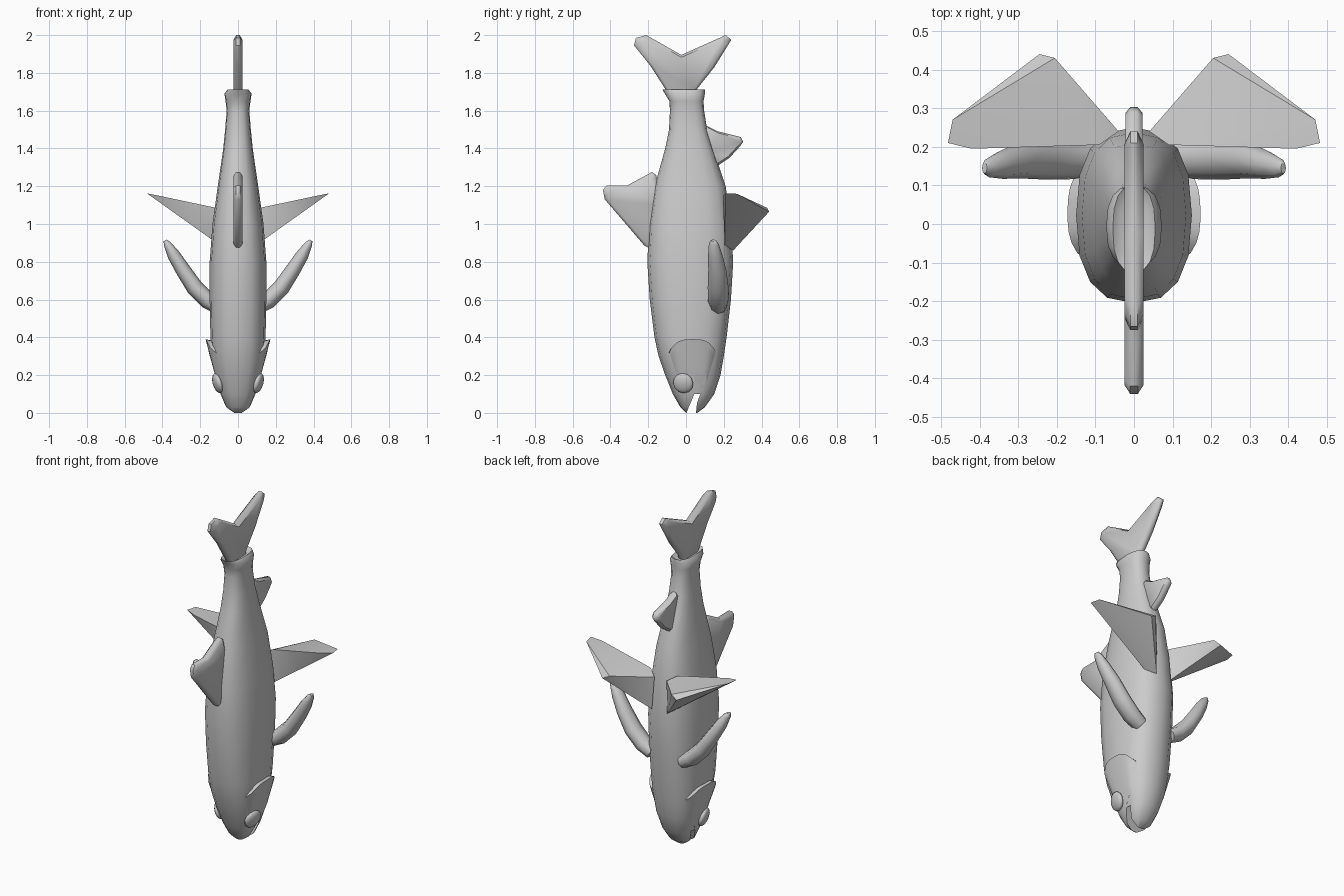
import bpy, bmesh, math
from mathutils import Vector

old = bpy.data.objects.get("Cube")
if old:
    bpy.data.objects.remove(old, do_unlink=True)

grey = bpy.data.materials.new("plain_grey")
grey.use_nodes = True
COLOUR = (0.6, 0.6, 0.6, 1)
grey.diffuse_color = COLOUR
grey.node_tree.nodes["Principled BSDF"].inputs["Base Color"].default_value = COLOUR


def finish(bm, name, angle=40):
    bmesh.ops.recalc_face_normals(bm, faces=bm.faces)
    mesh = bpy.data.meshes.new(name)
    bm.to_mesh(mesh)
    bm.free()
    obj = bpy.data.objects.new(name, mesh)
    bpy.context.collection.objects.link(obj)
    mesh.materials.append(grey)
    smooth(obj, angle)
    return obj


def smooth(obj, angle):
    bpy.ops.object.select_all(action='DESELECT')
    obj.select_set(True)
    bpy.context.view_layer.objects.active = obj
    bpy.ops.object.shade_smooth_by_angle(angle=math.radians(angle))


def loft(bm, rings):
    """Skin a list of equal rings and cap both ends."""
    loops = [[bm.verts.new(p) for p in ring] for ring in rings]
    n = len(loops[0])
    for a, b in zip(loops, loops[1:]):
        for i in range(n):
            j = (i + 1) % n
            bm.faces.new((a[i], a[j], b[j], b[i]))
    bm.faces.new(loops[0])
    bm.faces.new(loops[-1])


def power(v, e):
    return math.copysign(abs(v) ** e, v)


# Body: height, back edge, belly edge, half width
SECTIONS = [(0, 0, .06, .025), (.03, -.03, .1, .065), (.1, -.07, .15, .092),
            (.2, -.11, .183, .122), (.3, -.145, .2, .138), (.4, -.167, .215, .146),
            (.6, -.192, .238, .15), (.8, -.205, .25, .15), (1, -.195, .237, .135),
            (1.2, -.166, .21, .107), (1.4, -.11, .143, .078), (1.5, -.09, .112, .068),
            (1.6, -.085, .096, .06), (1.65, -.088, .093, .066),
            (1.69, -.112, .1, .072), (1.712, -.125, .1, .055), (1.695, -.09, .07, .035)]
EXP = 2.5


def body_ring(z, y0, y1, w, sides=16):
    mid, half = (y0 + y1) / 2, (y1 - y0) / 2
    angles = [2 * math.pi * i / sides for i in range(sides)]
    return [(w * power(math.cos(a), 2 / EXP), mid + half * power(math.sin(a), 2 / EXP), z)
            for a in angles]


def side_x(y, z):
    """Half width of the body at a given depth and height."""
    for a, b in zip(SECTIONS, SECTIONS[1:]):
        if a[0] <= z <= b[0]:
            t = (z - a[0]) / (b[0] - a[0])
            _, y0, y1, w = [p + (q - p) * t for p, q in zip(a, b)]
            k = min(1, abs(y - (y0 + y1) / 2) / ((y1 - y0) / 2))
            return w * (1 - k ** EXP) ** (1 / EXP)
    return 0


bm = bmesh.new()
loft(bm, [body_ring(*s) for s in SECTIONS])
body = finish(bm, "body", 50)

# Mouth slit cut through the jaw
MOUTH = [(-.005, -.03), (.008, .015), (.03, .065), (.05, .115), (.085, .155),
         (.095, .145), (.068, .08), (.058, .05), (.05, -.03)]
bm = bmesh.new()
loft(bm, [[(x, y, z) for y, z in MOUTH] for x in (-.3, .3)])
cutter = finish(bm, "mouth_cutter")
cutter.hide_render = True
mod = body.modifiers.new("mouth", 'BOOLEAN')
mod.operation, mod.solver, mod.object = 'DIFFERENCE', 'EXACT', cutter
bpy.context.view_layer.objects.active = body
bpy.ops.object.modifier_apply(modifier=mod.name)
bpy.data.objects.remove(cutter, do_unlink=True)
smooth(body, 50)


# Upright fins: outline in depth and height, rounded towards the rim
def flat_fin(name, outline, thick, centre, inset=.88):
    cy, cz = centre
    layers = ((-thick, inset), (-thick * .4, 1), (thick * .4, 1), (thick, inset))
    bm = bmesh.new()
    loft(bm, [[(x, cy + (y - cy) * s, cz + (z - cz) * s) for y, z in outline]
              for x, s in layers])
    return finish(bm, name, 50)


flat_fin("tail_fin", [(-.06, 1.66), (.04, 1.66), (.055, 1.71), (.15, 1.83), (.24, 1.975),
                      (.21, 2), (-.025, 1.895), (-.21, 2), (-.265, 1.985),
                      (-.275, 1.945), (-.19, 1.84), (-.1, 1.7)], .024, (-.02, 1.79))
flat_fin("dorsal_fin", [(-.19, .87), (-.22, .885), (-.43, 1.13), (-.44, 1.18), (-.42, 1.205),
                        (-.31, 1.205), (-.18, 1.275), (-.158, 1.26), (-.12, 1.1)],
         .025, (-.25, 1.1))
flat_fin("anal_fin", [(.08, 1.5), (.11, 1.52), (.17, 1.49), (.29, 1.46), (.303, 1.435),
                      (.285, 1.41), (.23, 1.35), (.17, 1.31), (.1, 1.36)], .022, (.18, 1.42))

# Paired parts, built for each side
PELVIC = [(.05, .25, .86), (.1, .205, .89), (.09, .205, 1.08), (.04, .24, 1.05),
          (.205, .43, 1.085), (.245, .44, 1.065), (.47, .27, 1.16),
          (.482, .21, 1.162), (.42, .195, 1.15)]
# Pectoral stations: x, depth, height, half depth, half thickness
PECTORAL = [(.1, .17, .56, .045, .04), (.16, .17, .595, .054, .045),
            (.23, .17, .665, .055, .045), (.29, .166, .755, .048, .04),
            (.34, .155, .835, .038, .034), (.375, .147, .895, .026, .02),
            (.387, .145, .913, .014, .008)]

for side, s in (("left", 1), ("right", -1)):
    # Pelvic fin: a thick-rooted wedge
    bm = bmesh.new()
    for x, y, z in PELVIC:
        bm.verts.new((s * x, y, z))
    bmesh.ops.convex_hull(bm, input=bm.verts)
    finish(bm, side + "_pelvic_fin", 35)

    # Pectoral fin: flattened curved paddle
    rings = []
    for i, (x, y, z, hy, ht) in enumerate(PECTORAL):
        a, b = PECTORAL[max(i - 1, 0)], PECTORAL[min(i + 1, len(PECTORAL) - 1)]
        run = Vector((b[0] - a[0], b[2] - a[2])).normalized()
        ring = []
        for k in range(8):
            t = math.tau * k / 8
            off = ht * math.sin(t)
            ring.append((s * (x - run.y * off), y + hy * math.cos(t), z + run.x * off))
        rings.append(ring)
    bm = bmesh.new()
    loft(bm, rings)
    finish(bm, side + "_pectoral_fin", 60)

    # Gill cover: a sheet rising off the cheek to a flared rim
    bm = bmesh.new()
    COLS, ROWS = 10, 8
    grid = []
    for i in range(COLS + 1):
        u = 2 * i / COLS - 1
        y_top, column = .035 + .14 * u, []
        top = .39 - .1 * abs(u) ** 3.5
        for j in range(ROWS + 1):
            v = min(j / (ROWS - 1), 1)
            z = .1 + (top - .1) * v
            y = .035 + (y_top - .035) * (.55 + .45 * v)
            lift = .03 * v * v * (1 - .5 * abs(u) ** 3) - .003
            if j == ROWS or abs(u) == 1:
                lift = -.025
            column.append(bm.verts.new((s * (side_x(y, z) + lift), y, z - .01 * (j == ROWS))))
        grid.append(column)
    for a, b in zip(grid, grid[1:]):
        for j in range(ROWS):
            bm.faces.new((a[j], b[j], b[j + 1], a[j + 1]))
    border = [e for e in bm.edges if e.is_boundary]
    bmesh.ops.holes_fill(bm, edges=border, sides=0)
    finish(bm, side + "_gill_cover", 50)

    # Eye: flattened ball facing outwards
    bm = bmesh.new()
    bmesh.ops.create_uvsphere(bm, u_segments=12, v_segments=8, radius=.055)
    eye = finish(bm, side + "_eye", 60)
    eye.scale = (1, 1, .42)
    eye.location = (s * .108, -.015, .157)
    eye.rotation_euler = Vector((s, -.25, -.3)).to_track_quat('Z', 'Y').to_euler()
